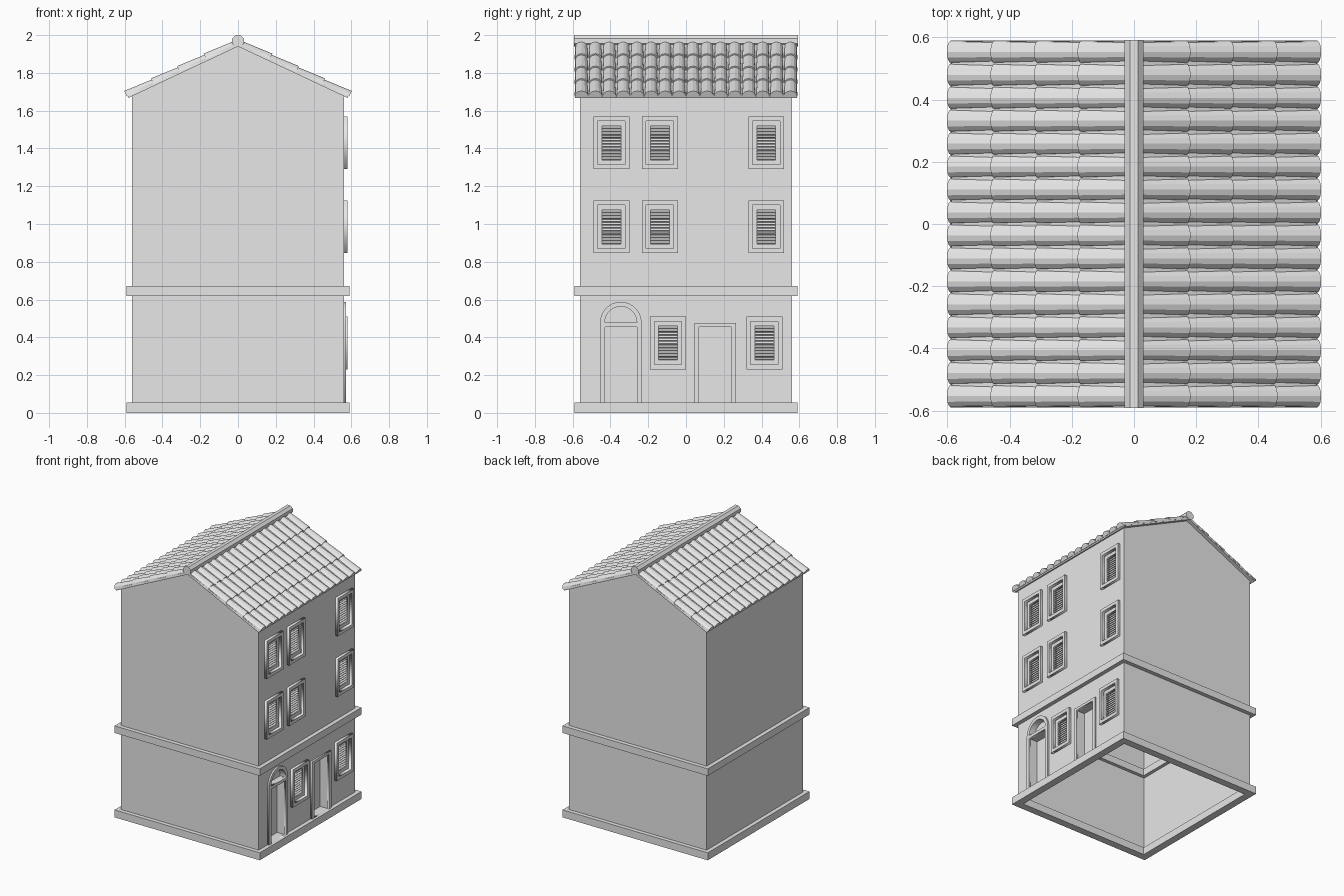
import bpy, bmesh, math
from mathutils import Matrix, Vector

if "Cube" in bpy.data.objects:
    bpy.data.objects.remove(bpy.data.objects["Cube"])

grey = bpy.data.materials.new("plain grey")
grey.diffuse_color = (0.8, 0.8, 0.8, 1)
grey.use_nodes = True
grey.node_tree.nodes["Principled BSDF"].inputs["Base Color"].default_value = grey.diffuse_color


def finish(name, bm, recalc=True):
    if recalc:
        bmesh.ops.recalc_face_normals(bm, faces=bm.faces[:])
    me = bpy.data.meshes.new(name)
    bm.to_mesh(me)
    bm.free()
    me.materials.append(grey)
    ob = bpy.data.objects.new(name, me)
    bpy.context.collection.objects.link(ob)
    return ob


def add_box(bm, center, size, tilt=0):
    m = Matrix.Translation(center) @ Matrix.Rotation(tilt, 4, 'Y') @ Matrix.Diagonal((*size, 1))
    bmesh.ops.create_cube(bm, size=1, matrix=m)


def loft(bm, a, b):
    """Closed solid between two matching loops of points."""
    va, vb = [bm.verts.new(p) for p in a], [bm.verts.new(p) for p in b]
    n = len(a)
    for i in range(n):
        j = (i + 1) % n
        bm.faces.new((va[i], va[j], vb[j], vb[i]))
    bm.faces.new(va)
    bm.faces.new(vb)


def rect(y, z, w, h):
    return [(y - w / 2, z - h / 2), (y + w / 2, z - h / 2),
            (y + w / 2, z + h / 2), (y - w / 2, z + h / 2)]


def arch(y, z0, zc, r, n=14):
    pts = [(y + r * math.cos(math.pi * i / n), zc + r * math.sin(math.pi * i / n)) for i in range(n + 1)]
    return ([(y - r, z0), (y + r, z0)] if z0 < zc else []) + pts


def plate(name, outlines, x0, x1):
    """Flat plate in the y-z plane; the later outlines are holes."""
    cu = bpy.data.curves.new(name, 'CURVE')
    cu.dimensions, cu.fill_mode, cu.extrude = '2D', 'BOTH', (x1 - x0) / 2
    for o in outlines:
        sp = cu.splines.new('POLY')
        sp.points.add(len(o) - 1)
        for p, (u, v) in zip(sp.points, o):
            p.co = (u, v, 0, 1)
        sp.use_cyclic_u = True
    tmp = bpy.data.objects.new(name, cu)
    bpy.context.collection.objects.link(tmp)
    bpy.context.view_layer.update()
    me = bpy.data.meshes.new_from_object(tmp.evaluated_get(bpy.context.evaluated_depsgraph_get()))
    bm = bmesh.new()
    bm.from_mesh(me)
    bpy.data.objects.remove(tmp)
    bpy.data.meshes.remove(me)
    xm = (x0 + x1) / 2
    for v in bm.verts:
        v.co = Vector((xm + v.co.z, v.co.x, v.co.y))
    bmesh.ops.remove_doubles(bm, verts=bm.verts[:], dist=1e-5)
    bm.normal_update()
    if x0 == x1:
        bmesh.ops.reverse_faces(bm, faces=[f for f in bm.faces if f.normal.x < 0])
    return finish(name, bm, x1 > x0)


def recess(name, outline, depth):
    """Reveal and back panel behind an opening in the street wall."""
    bm = bmesh.new()
    back = [bm.verts.new((W - depth, y, z)) for y, z in outline]
    front = [bm.verts.new((W, y, z)) for y, z in outline]
    bm.faces.new(back)
    for i in range(len(back)):
        j = (i + 1) % len(back)
        bm.faces.new((back[j], back[i], front[i], front[j]))
    return finish(name, bm, False)


W = 0.56
SL = 0.47
APEX = 1.94
EAVE = APEX - SL * W

# Openings of the street side
windows = [(y, z) for z in (1.43, 0.985) for y in (-0.395, -0.138, 0.425)]
windows += [(-0.095, 0.37), (0.415, 0.37)]
door_a = rect(-0.345, 0.255, 0.17, 0.40)
fan = arch(-0.345, 1, 0.478, 0.085)
door_b = rect(0.155, 0.255, 0.17, 0.40)
holes = [rect(y, z, 0.145, 0.23) for y, z in windows] + [door_a, fan, door_b]

# Street wall and the three plain walls
plate("street_wall", [[(-W, 0), (W, 0), (W, EAVE), (-W, EAVE)]] + holes, W, W)
bm = bmesh.new()
gable = [(-W, 0), (W, 0), (W, EAVE), (0, APEX), (-W, EAVE)]
f = [bm.verts.new((x, -W, z)) for x, z in gable]
b = [bm.verts.new((x, W, z)) for x, z in gable]
bm.faces.new(f)
bm.faces.new(b[::-1])
bm.faces.new((f[0], f[4], b[4], b[0]))
finish("plain_walls", bm, False)

# Plinth and string course rings
for name, z0, z1 in (("plinth", 0, 0.055), ("string_course", 0.62, 0.672)):
    bm = bmesh.new()
    rings = []
    for r, z in ((0.59, z0), (0.59, z1), (0.535, z1), (0.535, z0)):
        rings.append([bm.verts.new((r * sx, r * sy, z)) for sx, sy in ((-1, -1), (1, -1), (1, 1), (-1, 1))])
    for k in range(4):
        p, q = rings[k], rings[(k + 1) % 4]
        for i in range(4):
            j = (i + 1) % 4
            bm.faces.new((p[i], p[j], q[j], q[i]))
    finish(name, bm)

# Doors: recesses and raised surrounds
recess("arched_door", door_a, 0.06)
recess("fanlight", fan, 0.035)
recess("plain_door", door_b, 0.06)
plate("arched_door_surround", [arch(-0.345, 0.045, 0.478, 0.11), door_a, fan], W - 0.002, W + 0.012)
plate("plain_door_surround", [rect(0.155, 0.26, 0.222, 0.43), door_b], W - 0.002, W + 0.012)

# Windows: surround, shutter frame and tilted slats
for k, (y, z) in enumerate(windows):
    recess(f"window_recess_{k}", rect(y, z, 0.145, 0.23), 0.03)
    plate(f"window_surround_{k}", [rect(y, z, 0.19, 0.278), rect(y, z, 0.145, 0.23)], W - 0.002, 0.58)
    plate(f"shutter_frame_{k}", [rect(y, z, 0.145, 0.23), rect(y, z, 0.1, 0.18)], 0.532, 0.556)
    bm = bmesh.new()
    for i in range(11):
        add_box(bm, (0.546, y, z + (i - 5) * 0.0165), (0.018, 0.1, 0.004), math.radians(35))
    finish(f"shutter_slats_{k}", bm)

# Roof: slab, arched tiles in four courses, ridge cap
A = math.atan(SL)
CA, SA = math.cos(A), math.sin(A)


def on_roof(side, s, p):
    return side * (s * CA + p * SA), APEX - s * SA + p * CA


bm = bmesh.new()
T = 0.018
prof = [(0, APEX), on_roof(1, 0.64, 0), on_roof(1, 0.64, T), (0, APEX + T / CA),
        on_roof(-1, 0.64, T), on_roof(-1, 0.64, 0)]
loft(bm, [(x, -0.587, z) for x, z in prof], [(x, 0.587, z) for x, z in prof])
finish("roof_slab", bm)

N = 6


def tile_end(side, s, y, r, base, h):
    pts = []
    for i in range(N + 1):
        t = math.pi * i / N
        x, z = on_roof(side, s, base + h * math.sin(t))
        pts.append((x, y + r * math.cos(t), z))
    return pts


bm = bmesh.new()
for side in (-1, 1):
    for row in range(4):
        low = 0.645 - 0.1547 * row
        for c in range(16):
            y = (c - 7.5) * 0.0738
            loft(bm, tile_end(side, low, y, 0.0368, 0.010, 0.033),
                 tile_end(side, max(low - 0.165, 0.012), y, 0.033, 0.006, 0.029))
finish("roof_tiles", bm)

bm = bmesh.new()
ring = [(0.033 * math.cos(t), 1.9695 + 0.033 * math.sin(t))
        for t in (math.radians(22.5 + 45 * i) for i in range(8))]
loft(bm, [(x, -0.592, z) for x, z in ring], [(x, 0.592, z) for x, z in ring])
finish("ridge_cap", bm)
